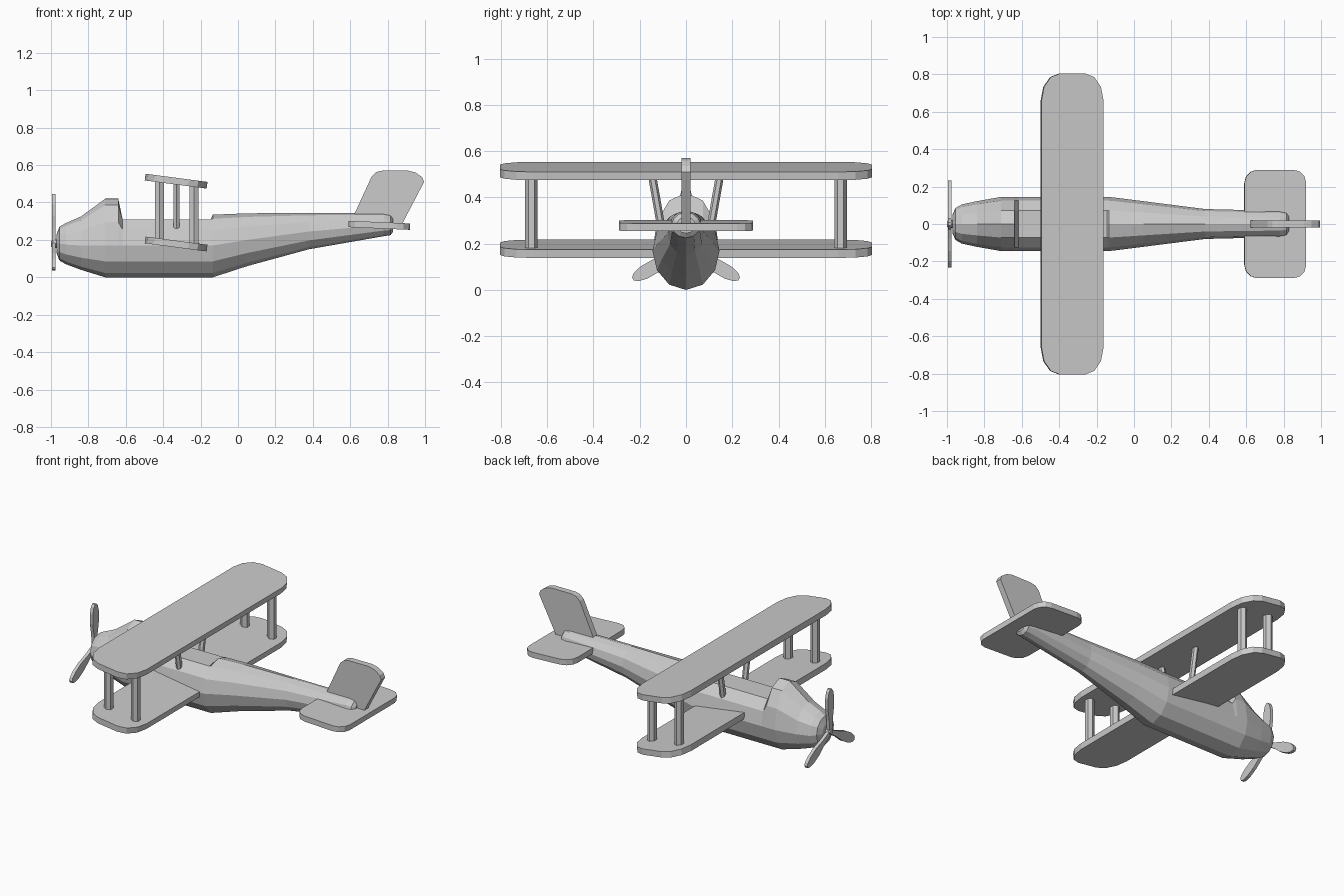
import bpy, bmesh
from math import sin, cos, pi, radians
from mathutils import Vector, Matrix

old = bpy.data.objects.get("Cube")
if old:
    bpy.data.objects.remove(old)

grey = bpy.data.materials.new("light_grey")
grey.use_nodes = True
grey.diffuse_color = (0.6, 0.6, 0.6, 1)
grey.node_tree.nodes["Principled BSDF"].inputs["Base Color"].default_value = (0.6, 0.6, 0.6, 1)


def finish(name, bm):
    bmesh.ops.recalc_face_normals(bm, faces=bm.faces)
    mesh = bpy.data.meshes.new(name)
    bm.to_mesh(mesh)
    bm.free()
    mesh.materials.append(grey)
    obj = bpy.data.objects.new(name, mesh)
    bpy.context.collection.objects.link(obj)
    return obj


def loft(name, rings):
    """Skin a list of equal point rings and cap both ends."""
    bm = bmesh.new()
    loops = [[bm.verts.new(p) for p in ring] for ring in rings]
    n = len(loops[0])
    for a, b in zip(loops, loops[1:]):
        for i in range(n):
            j = (i + 1) % n
            bm.faces.new((a[i], a[j], b[j], b[i]))
    bm.faces.new(loops[0])
    bm.faces.new(loops[-1])
    return finish(name, bm)


def plate(name, outline, thickness, matrix):
    """Flat outline thickened about its own plane, then placed."""
    rings = [[matrix @ Vector((u, v, h)) for u, v in outline]
             for h in (-thickness / 2, thickness / 2)]
    return loft(name, rings)


def rounded(hx, hy, rx, ry, steps=3):
    """Rectangle with elliptical corners."""
    pts = []
    for k, (sx, sy) in enumerate(((1, 1), (-1, 1), (-1, -1), (1, -1))):
        for i in range(steps + 1):
            a = (k + i / steps) * pi / 2
            pts.append((sx * (hx - rx) + rx * cos(a), sy * (hy - ry) + ry * sin(a)))
    return pts


def strut(name, start, end, radius, sides=6):
    start, end = Vector(start), Vector(end)
    rings = []
    for p in (start, end):
        rings.append([p + Vector((radius * cos(a), radius * sin(a), 0))
                      for a in [(i + 0.5) * 2 * pi / sides for i in range(sides)]])
    return loft(name, rings)


# Fuselage: twelve-sided sections; deck is the height where the top is cut flat
def section(x, half_width, bottom, mid, top, deck=1):
    ring = []
    for i in range(12):
        a = i * pi / 6
        c = cos(a)
        z = mid + c * ((top - mid) if c > 0 else (mid - bottom))
        ring.append((x, half_width * sin(a), min(z, deck)))
    return ring


loft("fuselage", [section(*s) for s in (
    (-0.97, 0.05, 0.13, 0.18, 0.23),
    (-0.955, 0.085, 0.09, 0.18, 0.27),
    (-0.92, 0.105, 0.07, 0.175, 0.29),
    (-0.84, 0.122, 0.04, 0.17, 0.325),
    (-0.71, 0.145, 0.0, 0.17, 0.42),
    (-0.64, 0.145, 0.0, 0.17, 0.42),
    (-0.617, 0.145, 0.0, 0.17, 0.34, 0.31),
    (-0.145, 0.145, 0.0, 0.17, 0.34, 0.31),
    (-0.135, 0.145, 0.0, 0.17, 0.335),
    (0.05, 0.122, 0.06, 0.2, 0.342),
    (0.38, 0.08, 0.15, 0.245, 0.345),
    (0.78, 0.07, 0.22, 0.28, 0.342),
    (0.815, 0.062, 0.225, 0.28, 0.335),
    (0.83, 0.04, 0.245, 0.28, 0.315))])

# Wings, both leaning down towards the tail
wing = rounded(0.167, 0.805, 0.1, 0.145)
for name, z in (("upper_wing", 0.514), ("lower_wing", 0.178)):
    tilt = Matrix.Translation((-0.331, 0, z)) @ Matrix.Rotation(radians(7.5), 4, 'Y')
    plate(name, wing, 0.036, tilt)

# Wing struts
for side, label in ((-1, "right"), (1, "left")):
    for x, place in ((-0.42, "front"), (-0.235, "rear")):
        drop = -0.13 * (x + 0.331)
        strut(f"{label}_{place}_strut", (x, side * 0.668, 0.178 + drop),
              (x, side * 0.668, 0.514 + drop), 0.027)
    strut(f"{label}_cabane_strut", (-0.328, side * 0.105, 0.26),
          (-0.328, side * 0.15, 0.514), 0.018)

# Tailplane
plate("tailplane", rounded(0.165, 0.29, 0.07, 0.07), 0.034,
      Matrix.Translation((0.755, 0, 0.278)) @ Matrix.Rotation(radians(2.5), 4, 'Y'))

# Swept tail fin, drawn in x and z
fin = [(0.6, 0.29), (0.88, 0.29), (0.995, 0.51), (0.985, 0.535), (0.95, 0.56), (0.91, 0.57),
       (0.77, 0.57), (0.74, 0.563), (0.715, 0.54)]
plate("tail_fin", fin, 0.038, Matrix.Rotation(pi / 2, 4, 'X'))

# Propeller: three paddle blades on a small hub
half = [(0.0, 0.012), (0.08, 0.018), (0.15, 0.03), (0.21, 0.03), (0.25, 0.02), (0.265, 0.007)]
blade = [(w, r) for r, w in half] + [(-w, r) for r, w in reversed(half)]
upright = Matrix(((0, 0, 1, 0), (1, 0, 0, 0), (0, 1, 0, 0), (0, 0, 0, 1)))
for i in range(3):
    turn = Matrix.Translation((-0.985, 0, 0.18)) @ Matrix.Rotation(i * 2 * pi / 3, 4, 'X')
    plate(f"propeller_blade_{i + 1}", blade, 0.02, turn @ upright)
loft("propeller_hub", [[(x, r * sin(i * pi / 4), 0.18 + r * cos(i * pi / 4)) for i in range(8)]
                       for x, r in ((-1.0, 0.014), (-0.99, 0.022), (-0.96, 0.022))])
